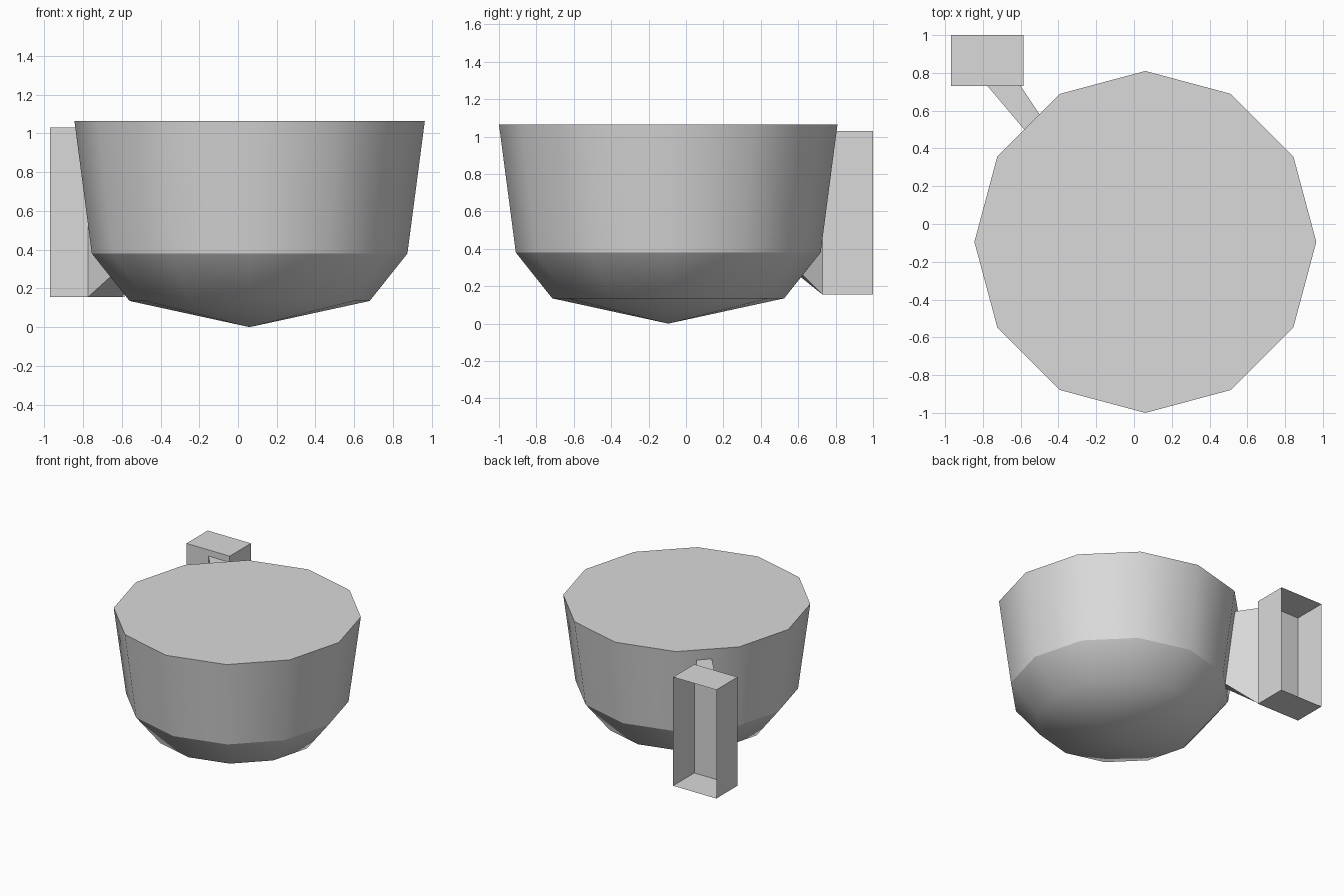
import bpy, bmesh, math
from mathutils import Vector

if "Cube" in bpy.data.objects:
    bpy.data.objects.remove(bpy.data.objects["Cube"], do_unlink=True)

GREY = (0.7, 0.7, 0.7, 1)
grey = bpy.data.materials.new("plain grey")
grey.use_nodes = True
grey.diffuse_color = GREY
grey.node_tree.nodes["Principled BSDF"].inputs["Base Color"].default_value = GREY


def finish(bm, name):
    mesh = bpy.data.meshes.new(name)
    bm.to_mesh(mesh)
    bm.free()
    mesh.materials.append(grey)
    obj = bpy.data.objects.new(name, mesh)
    bpy.context.collection.objects.link(obj)
    return obj


# Faceted cup body: twelve-sided rings, a flat lid and a pointed underside
SIDES = 12
CENTRE = Vector((0.06, -0.095, 0))
PROFILE = [(0.905, 1.065), (0.815, 0.38), (0.62, 0.135)]
bm = bmesh.new()
rings = []
for radius, z in PROFILE:
    ring = []
    for i in range(SIDES):
        a = math.tau * i / SIDES
        ring.append(bm.verts.new(CENTRE + Vector((radius * math.cos(a), radius * math.sin(a), z))))
    rings.append(ring)
tip = bm.verts.new(CENTRE)
bm.faces.new(rings[0])
for i in range(SIDES):
    j = (i + 1) % SIDES
    for upper, lower in zip(rings, rings[1:]):
        bm.faces.new((upper[i], lower[i], lower[j], upper[j]))
    bm.faces.new((rings[-1][i], tip, rings[-1][j]))
bmesh.ops.recalc_face_normals(bm, faces=bm.faces)
# Smooth around the body, crisp at the rim and the shoulder
for f in bm.faces:
    f.smooth = len(f.verts) < SIDES
for ring in rings[:2]:
    for i in range(SIDES):
        bm.edges.get((ring[i], ring[(i + 1) % SIDES])).smooth = False
finish(bm, "cup_body")

# Handle grip: a box shell left open at the back
low, high = Vector((-0.97, 0.73, 0.155)), Vector((-0.585, 1.0, 1.03))
bm = bmesh.new()
bmesh.ops.create_cube(bm, size=1)
for v in bm.verts:
    v.co = [l + (c + 0.5) * (h - l) for l, h, c in zip(low, high, v.co)]
bm.normal_update()
back = [f for f in bm.faces if f.normal.y > 0.9]
bmesh.ops.delete(bm, geom=back, context="FACES_ONLY")
finish(bm, "handle_grip")

# Handle arm: a tapering block from the grip to the sloping cup wall
bm = bmesh.new()
grip_end = [(-0.775, 0.73, 0.155), (-0.60, 0.73, 0.155), (-0.60, 0.73, 0.98), (-0.775, 0.73, 0.98)]
cup_end = [(-0.515, 0.437, 0.39), (-0.462, 0.49, 0.39), (-0.495, 0.573, 0.98), (-0.575, 0.493, 0.98)]
a = [bm.verts.new(p) for p in grip_end]
b = [bm.verts.new(p) for p in cup_end]
for i in range(4):
    j = (i + 1) % 4
    bm.faces.new((a[i], a[j], b[j], b[i]))
bmesh.ops.recalc_face_normals(bm, faces=bm.faces)
# Point the open tube's faces outward
bm.faces.ensure_lookup_table()
bm.normal_update()
if bm.faces[0].normal.z > 0:
    bmesh.ops.reverse_faces(bm, faces=bm.faces)
finish(bm, "handle_arm")
